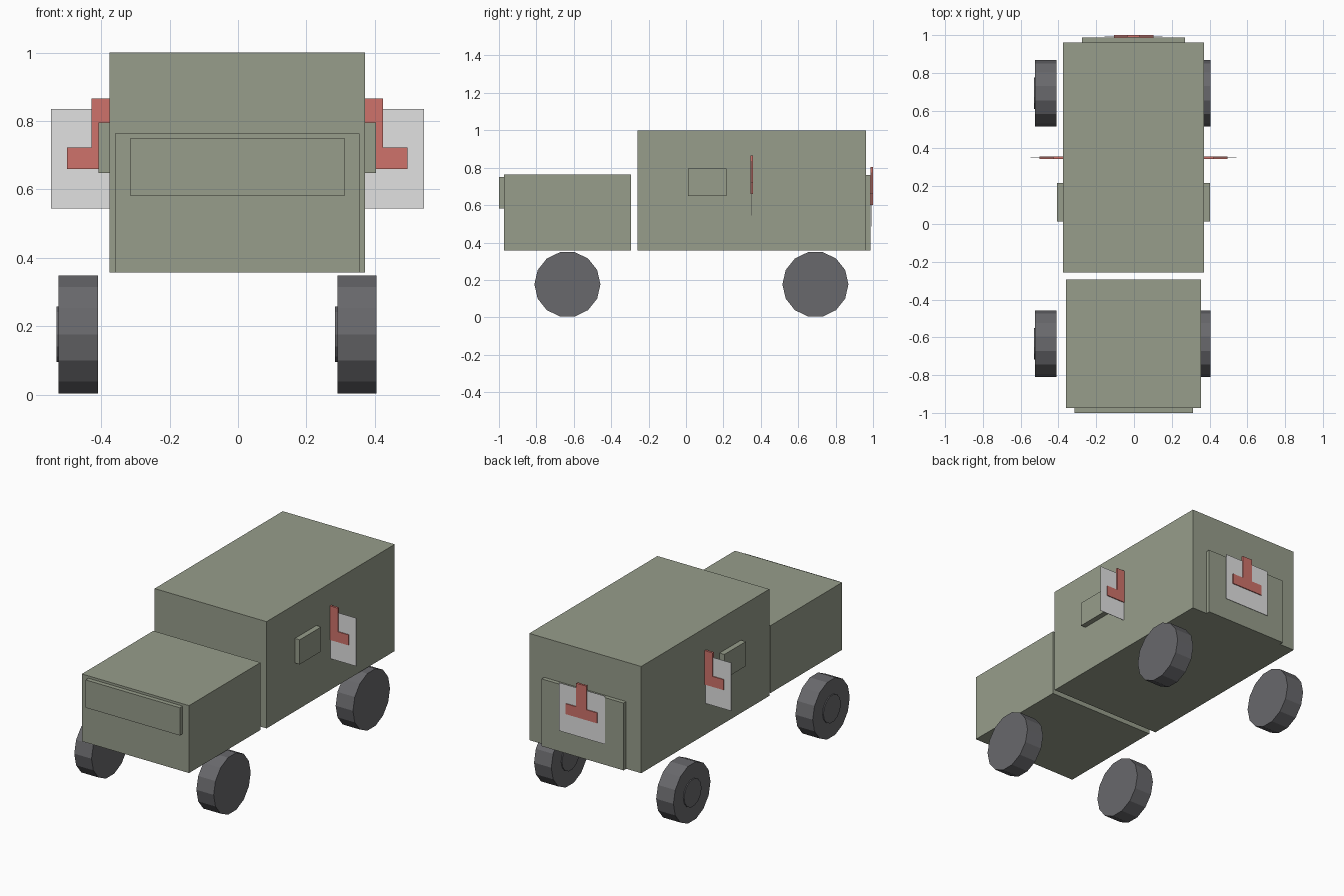
import bpy
import math

cube = bpy.data.objects.get("Cube")
if cube:
    bpy.data.objects.remove(cube, do_unlink=True)


def material(name, r, g, b):
    m = bpy.data.materials.new(name)
    m.use_nodes = True
    m.diffuse_color = (r, g, b, 1)
    m.node_tree.nodes["Principled BSDF"].inputs["Base Color"].default_value = (r, g, b, 1)
    return m


GREEN = material("drab green", 0.31, 0.34, 0.26)
RUBBER = material("dark grey rubber", 0.14, 0.14, 0.15)
WHITE = material("sign white", 0.75, 0.75, 0.75)
RED = material("sign red", 0.62, 0.17, 0.145)

MID = -0.002  # centre line of the vehicle body


def box(name, x, y, z, mat):
    """Box from its (min, max) range on each axis."""
    centre = [(a + b) / 2 for a, b in (x, y, z)]
    bpy.ops.mesh.primitive_cube_add(size=1, location=centre)
    ob = bpy.context.object
    ob.name = name
    ob.scale = [b - a for a, b in (x, y, z)]
    bpy.ops.object.transform_apply(location=False, rotation=False, scale=True)
    ob.data.materials.append(mat)
    return ob


def wide(half):
    return (MID - half, MID + half)


def disc(name, x, y, z, radius, mat):
    """Fourteen-sided cylinder along x with a corner at the top."""
    bpy.ops.mesh.primitive_cylinder_add(
        vertices=14, radius=radius, depth=x[1] - x[0],
        location=((x[0] + x[1]) / 2, y, z), rotation=(0, math.pi / 2, 0))
    ob = bpy.context.object
    ob.name = name
    ob.data.materials.append(mat)
    return ob


def sign(name, x, y, z):
    """Thin white plate with a red upright and crossbar showing on both sides."""
    box(name + "_plate", (x - 0.153, x + 0.153), (y - 0.001, y + 0.001),
        (z - 0.145, z + 0.145), WHITE)
    thick = (y - 0.0065, y + 0.0065)
    box(name + "_crossbar", (x - 0.105, x + 0.105), thick, (z - 0.03, z + 0.033), RED)
    box(name + "_upright", (x - 0.034, x + 0.034), thick, (z + 0.033, z + 0.175), RED)


# Body, hood and raised panels
box("body", wide(0.373), (-0.258, 0.962), (0.357, 1.0), GREEN)
box("hood", wide(0.357), (-0.973, -0.293), (0.357, 0.763), GREEN)
box("grille", wide(0.314), (-1.0, -0.973), (0.582, 0.749), GREEN)
box("back_door", wide(0.273), (0.962, 0.987), (0.357, 0.762), GREEN)

# Side windows and signs
for side, label in ((-1, "right"), (1, "left")):
    xs = sorted((MID + side * 0.373, MID + side * 0.405))
    box(label + "_window", xs, (0.012, 0.216), (0.648, 0.796), GREEN)
    sign(label + "_sign", MID + side * 0.392, 0.351, 0.69)
sign("back_sign", MID, 0.9935, 0.63)

# Wheels: hub caps all sit on the same side
for end, y in (("front", -0.634), ("back", 0.692)):
    for label, x in (("right", -0.524), ("left", 0.29)):
        disc(f"{end}_{label}_wheel", (x, x + 0.115), y, 0.1765, 0.1765, RUBBER)
        disc(f"{end}_{label}_hub", (x - 0.006, x + 0.05), y, 0.1765, 0.083, RUBBER)
